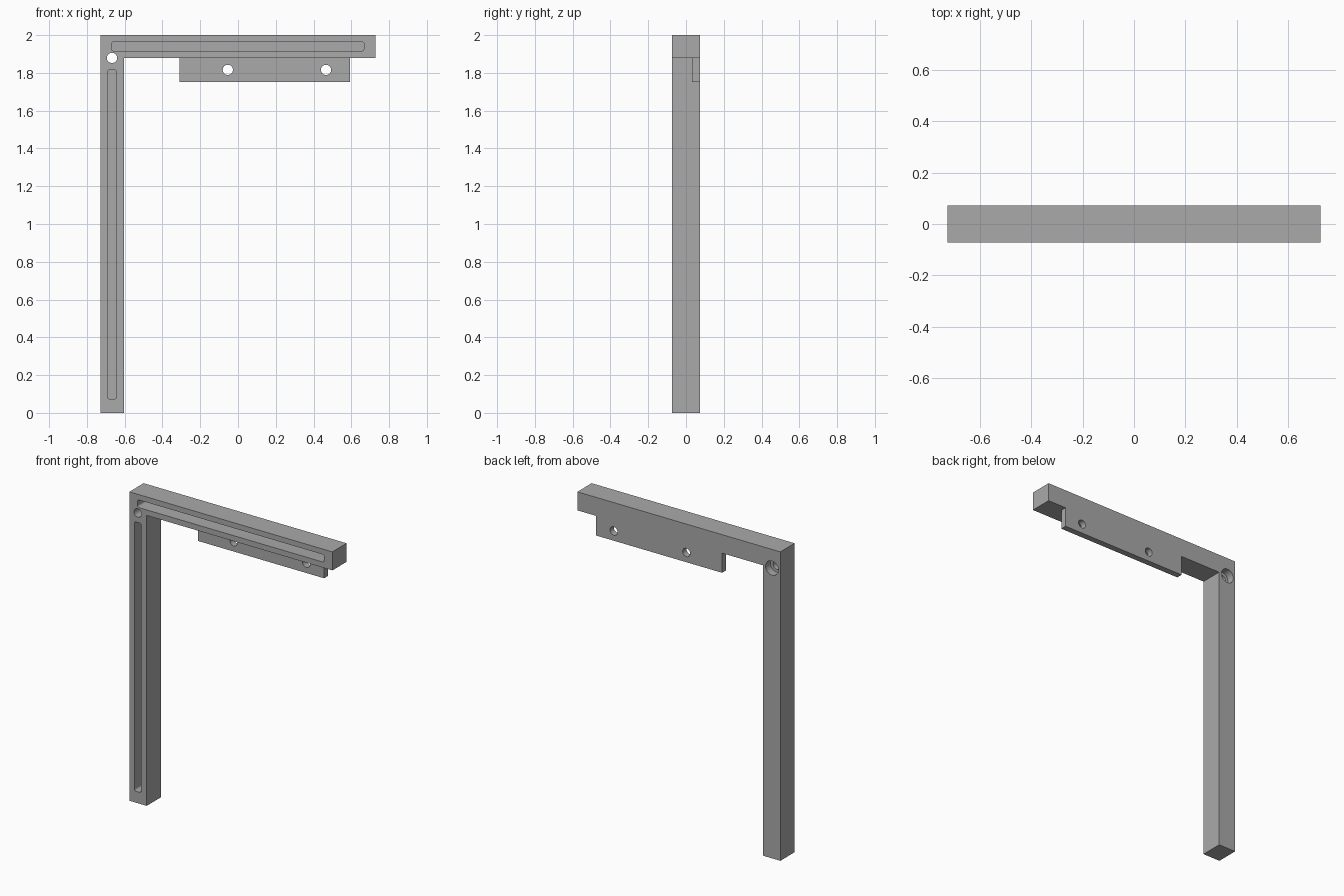
import bpy, bmesh
from mathutils import Matrix, Vector

cube = bpy.data.objects.get("Cube")
if cube:
    bpy.data.objects.remove(cube, do_unlink=True)

FRONT, BACK = -0.073, 0.073
LEFT, RIGHT = -0.727, 0.727
POST_IN, ARM_LOW = -0.603, 1.88

grey = bpy.data.materials.new("plain grey")
grey.use_nodes = True
colour = (0.4, 0.4, 0.4, 1)
grey.diffuse_color = colour
grey.node_tree.nodes["Principled BSDF"].inputs["Base Color"].default_value = colour


def finish(bm, name):
    bmesh.ops.recalc_face_normals(bm, faces=bm.faces[:])
    mesh = bpy.data.meshes.new(name)
    bm.to_mesh(mesh)
    bm.free()
    mesh.materials.append(grey)
    obj = bpy.data.objects.new(name, mesh)
    bpy.context.collection.objects.link(obj)
    return obj


def prism(name, outline, y0, y1, corner=0):
    """Extrude an (x, z) outline along y, optionally rounding its corners."""
    bm = bmesh.new()
    face = bm.faces.new([bm.verts.new((x, y0, z)) for x, z in outline])
    grown = bmesh.ops.extrude_face_region(bm, geom=[face])["geom"]
    verts = [g for g in grown if isinstance(g, bmesh.types.BMVert)]
    bmesh.ops.translate(bm, verts=verts, vec=(0, y1 - y0, 0))
    if corner:
        edges = [e for e in bm.edges
                 if abs(e.verts[0].co.y - e.verts[1].co.y) > 0.001]
        bmesh.ops.bevel(bm, geom=edges, offset=corner, segments=4,
                        profile=0.5, affect='EDGES')
    return finish(bm, name)


def block(name, x0, x1, z0, z1, y0, y1, corner=0):
    return prism(name, [(x0, z0), (x1, z0), (x1, z1), (x0, z1)], y0, y1, corner)


def drill(name, x, z, radius, y0, y1):
    bm = bmesh.new()
    place = Matrix.Translation(Vector((x, (y0 + y1) / 2, z))) @ Matrix.Rotation(1.5707963, 4, 'X')
    bmesh.ops.create_cone(bm, cap_ends=True, segments=32, radius1=radius,
                          radius2=radius, depth=y1 - y0, matrix=place)
    return finish(bm, name)


def combine(target, tool, operation):
    """Apply a boolean and throw the tool away."""
    tool.hide_render = True
    mod = target.modifiers.new("boolean", 'BOOLEAN')
    mod.operation, mod.solver, mod.object = operation, 'EXACT', tool
    bpy.context.view_layer.objects.active = target
    bpy.ops.object.modifier_apply(modifier=mod.name)
    bpy.data.objects.remove(tool, do_unlink=True)


# Post and arm in one L shape
bracket = prism("bracket", [(LEFT, 0), (POST_IN, 0), (POST_IN, ARM_LOW),
                            (RIGHT, ARM_LOW), (RIGHT, 2), (LEFT, 2)], FRONT, BACK)

# Thin mounting tab hanging flush with the back
combine(bracket, block("mounting_tab", -0.31, 0.594, 1.753, 1.93, 0.033, BACK), 'UNION')

# Round-cornered grooves in the front of the arm and post
FLOOR = FRONT + 0.09
combine(bracket, block("arm_groove", -0.67, 0.667, 1.916, 1.965, FRONT - 0.1, FLOOR, 0.012), 'DIFFERENCE')
combine(bracket, block("post_groove", -0.691, -0.643, 0.074, 1.817, FRONT - 0.1, FLOOR, 0.012), 'DIFFERENCE')

# Corner hole with a wider recess at the back, and two tab holes
combine(bracket, drill("corner_hole", -0.667, 1.879, 0.027, -0.2, 0.2), 'DIFFERENCE')
combine(bracket, drill("corner_recess", -0.667, 1.879, 0.046, BACK - 0.05, 0.2), 'DIFFERENCE')
for hole_x in (-0.054, 0.466):
    combine(bracket, drill("tab_hole", hole_x, 1.816, 0.027, 0, 0.2), 'DIFFERENCE')

# Smooth hole walls, sharp edges elsewhere
bpy.ops.object.select_all(action='DESELECT')
bracket.select_set(True)
bpy.context.view_layer.objects.active = bracket
bpy.ops.object.shade_smooth_by_angle(angle=0.52)
